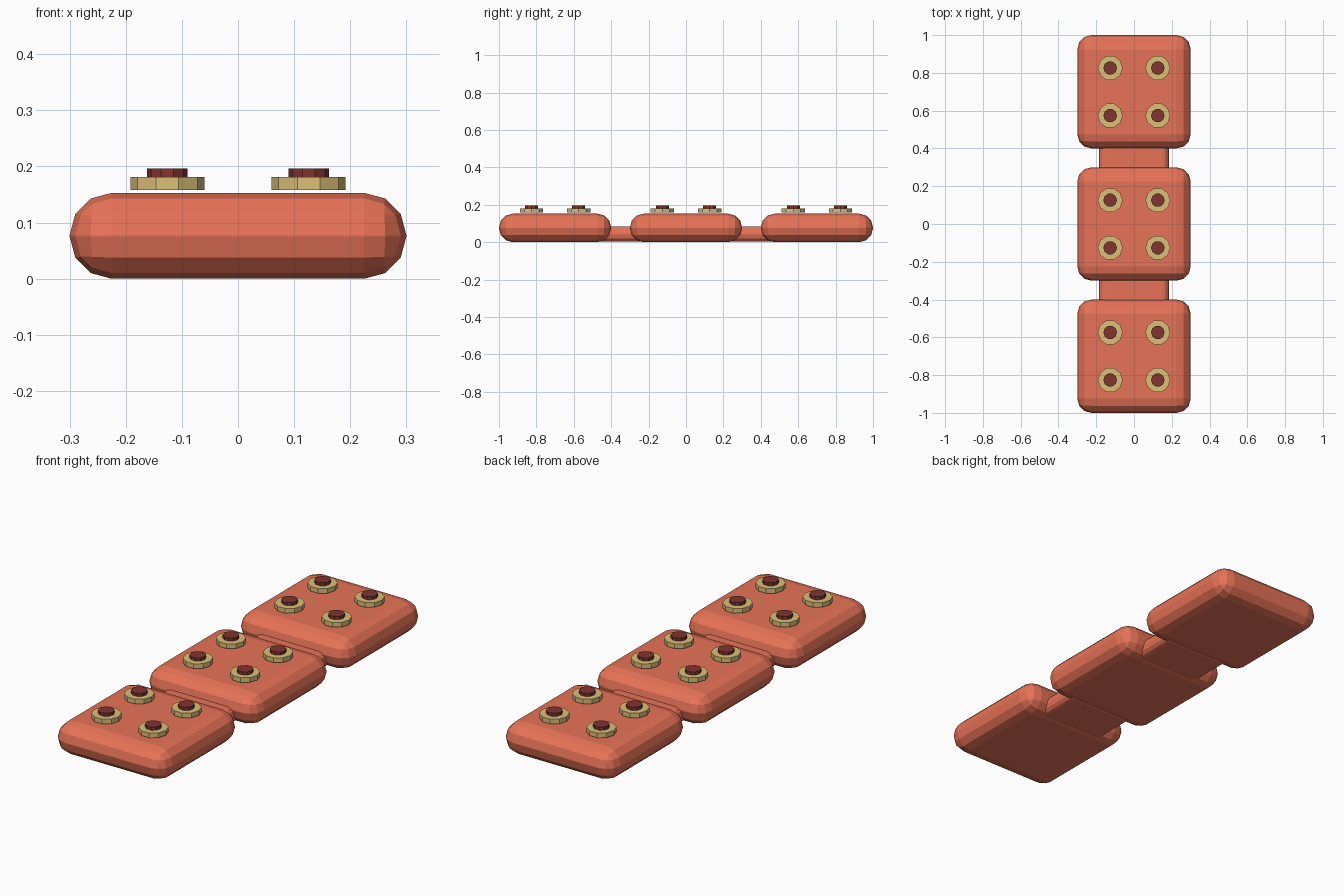
import bpy

if "Cube" in bpy.data.objects:
    bpy.data.objects.remove(bpy.data.objects["Cube"])

def mat(name, rgb):
    m = bpy.data.materials.new(name)
    m.diffuse_color = (*rgb, 1)
    m.use_nodes = True
    m.node_tree.nodes["Principled BSDF"].inputs["Base Color"].default_value = m.diffuse_color
    return m

clay = mat("clay_red", (0.80, 0.17, 0.095))
brass = mat("brass", (0.72, 0.53, 0.19))
dark = mat("dark_red", (0.22, 0.035, 0.03))

def rounded_box(name, size, loc, bevel, material):
    bpy.ops.mesh.primitive_cube_add(size=1, location=loc)
    o = bpy.context.object
    o.name = name
    o.scale = size
    bpy.ops.object.transform_apply(location=False, rotation=False, scale=True)
    b = o.modifiers.new("round", 'BEVEL')
    b.width = bevel
    b.segments = 3
    o.data.materials.append(material)

def disc(name, radius, z0, z1, x, y, material):
    bpy.ops.mesh.primitive_cylinder_add(vertices=10, radius=radius, depth=z1 - z0,
                                        location=(x, y, (z0 + z1) / 2),
                                        rotation=(0, 0, 1.570796))
    o = bpy.context.object
    o.name = name
    o.data.materials.append(material)

# Three pillow-shaped plates, each with four studs
for cy in (-0.7, 0, 0.7):
    rounded_box("plate", (0.6, 0.6, 0.153), (0, cy, 0.0765), 0.075, clay)
    for sx in (-1, 1):
        for sy in (-1, 1):
            x, y = sx * 0.126, cy + sy * 0.126
            disc("stud_washer", 0.066, 0.158, 0.181, x, y, brass)
            disc("stud_cap", 0.036, 0.158, 0.196, x, y, dark)

# Low links joining the plates
for cy in (-0.35, 0.35):
    rounded_box("link", (0.37, 0.26, 0.082), (0, cy, 0.044), 0.035, clay)
